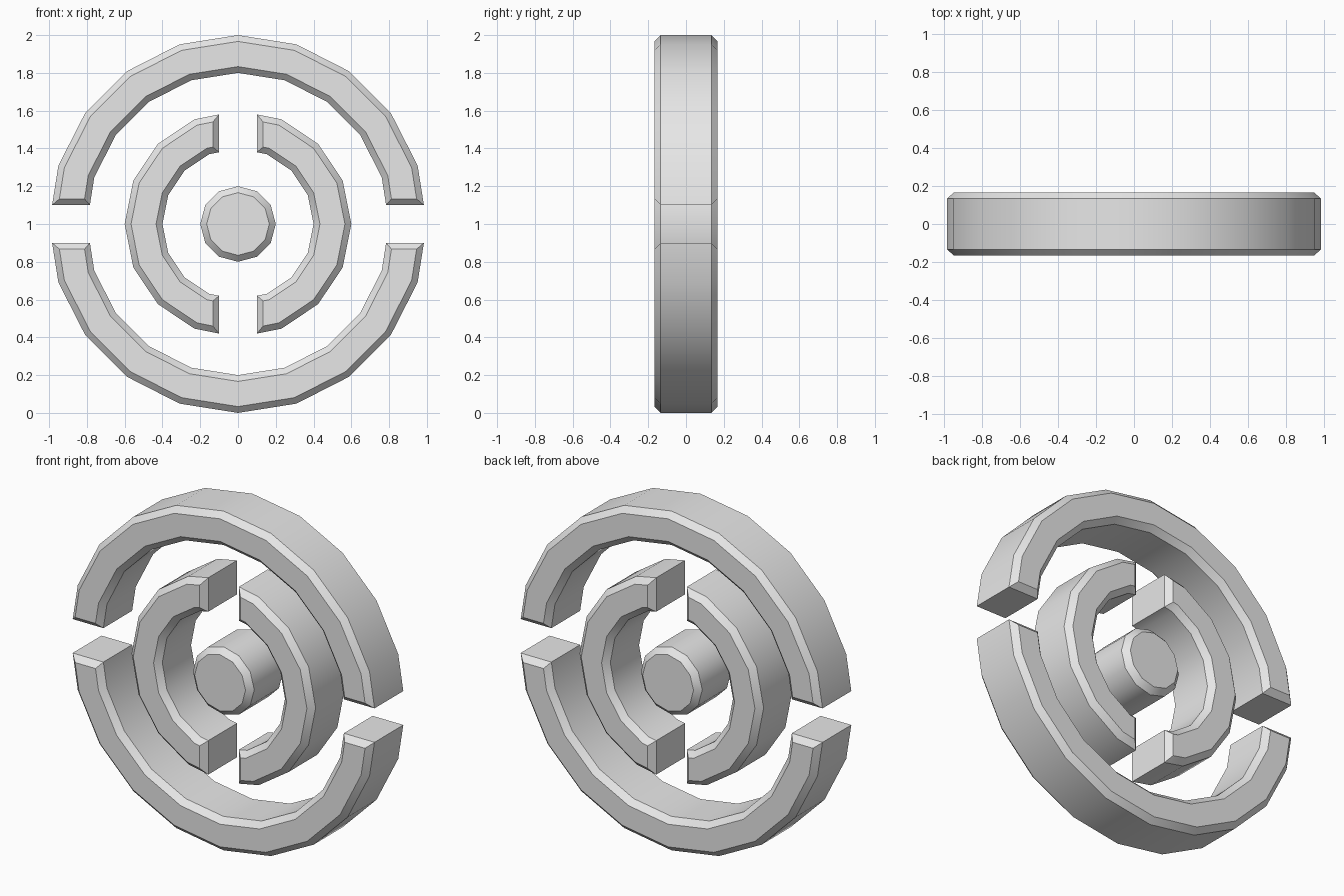
import bpy, bmesh
from math import sin, cos, tau, pi, radians
from mathutils import Matrix, Vector

HALF_DEPTH = 0.167
CHAMFER = 0.033
GAP = 0.1          # half the width of the slots between ring halves

cube = bpy.data.objects.get("Cube")
if cube:
    bpy.data.objects.remove(cube, do_unlink=True)

grey = bpy.data.materials.new("light grey")
grey.use_nodes = True
grey.diffuse_color = (0.8, 0.8, 0.8, 1)
grey.node_tree.nodes["Principled BSDF"].inputs["Base Color"].default_value = (0.8, 0.8, 0.8, 1)


def half_arc(radius, sides):
    """Upper half of a regular polygon, trimmed straight at the slot."""
    step = tau / sides
    trim = GAP / (radius * sin(step))
    end = radius * (1 - trim * (1 - cos(step)))
    middle = [(radius * cos(k * step), radius * sin(k * step)) for k in range(1, sides // 2)]
    return [(end, GAP)] + middle + [(-end, GAP)]


def chamfered_plate(name, outline, turn=0):
    """Extrude an outline along y and chamfer its front and back rims."""
    bm = bmesh.new()
    y = HALF_DEPTH - CHAMFER
    front = bm.faces.new([bm.verts.new((u, -y, v)) for u, v in outline])
    extruded = bmesh.ops.extrude_face_region(bm, geom=[front], use_keep_orig=True)["geom"]
    bmesh.ops.translate(bm, vec=(0, 2 * y, 0),
                        verts=[g for g in extruded if isinstance(g, bmesh.types.BMVert)])
    bmesh.ops.recalc_face_normals(bm, faces=bm.faces[:])
    bm.normal_update()
    caps = [f for f in bm.faces if abs(f.normal.y) > 0.9]
    bmesh.ops.inset_individual(bm, faces=caps, thickness=CHAMFER, depth=CHAMFER,
                               use_even_offset=True)
    bm.transform(Matrix.Translation(Vector((0, 0, 1))) @ Matrix.Rotation(turn, 4, "Y"))
    mesh = bpy.data.meshes.new(name)
    bm.to_mesh(mesh)
    bm.free()
    mesh.materials.append(grey)
    obj = bpy.data.objects.new(name, mesh)
    bpy.context.collection.objects.link(obj)
    bpy.ops.object.select_all(action="DESELECT")
    obj.select_set(True)
    bpy.context.view_layer.objects.active = obj
    bpy.ops.object.shade_smooth_by_angle(angle=radians(35))
    return obj


def ring_half(name, outer, inner, sides, turn):
    outline = half_arc(outer, sides) + half_arc(inner, sides)[::-1]
    chamfered_plate(name, outline, turn)


# Outer ring, split left and right into upper and lower halves
ring_half("outer_ring_upper", 1.0, 0.8, 20, 0)
ring_half("outer_ring_lower", 1.0, 0.8, 20, pi)

# Inner ring, split top and bottom into left and right halves
ring_half("inner_ring_left", 0.6, 0.4, 16, pi / 2)
ring_half("inner_ring_right", 0.6, 0.4, 16, -pi / 2)

# Central hub
chamfered_plate("hub", [(0.2 * cos(k * tau / 12), 0.2 * sin(k * tau / 12)) for k in range(12)])
